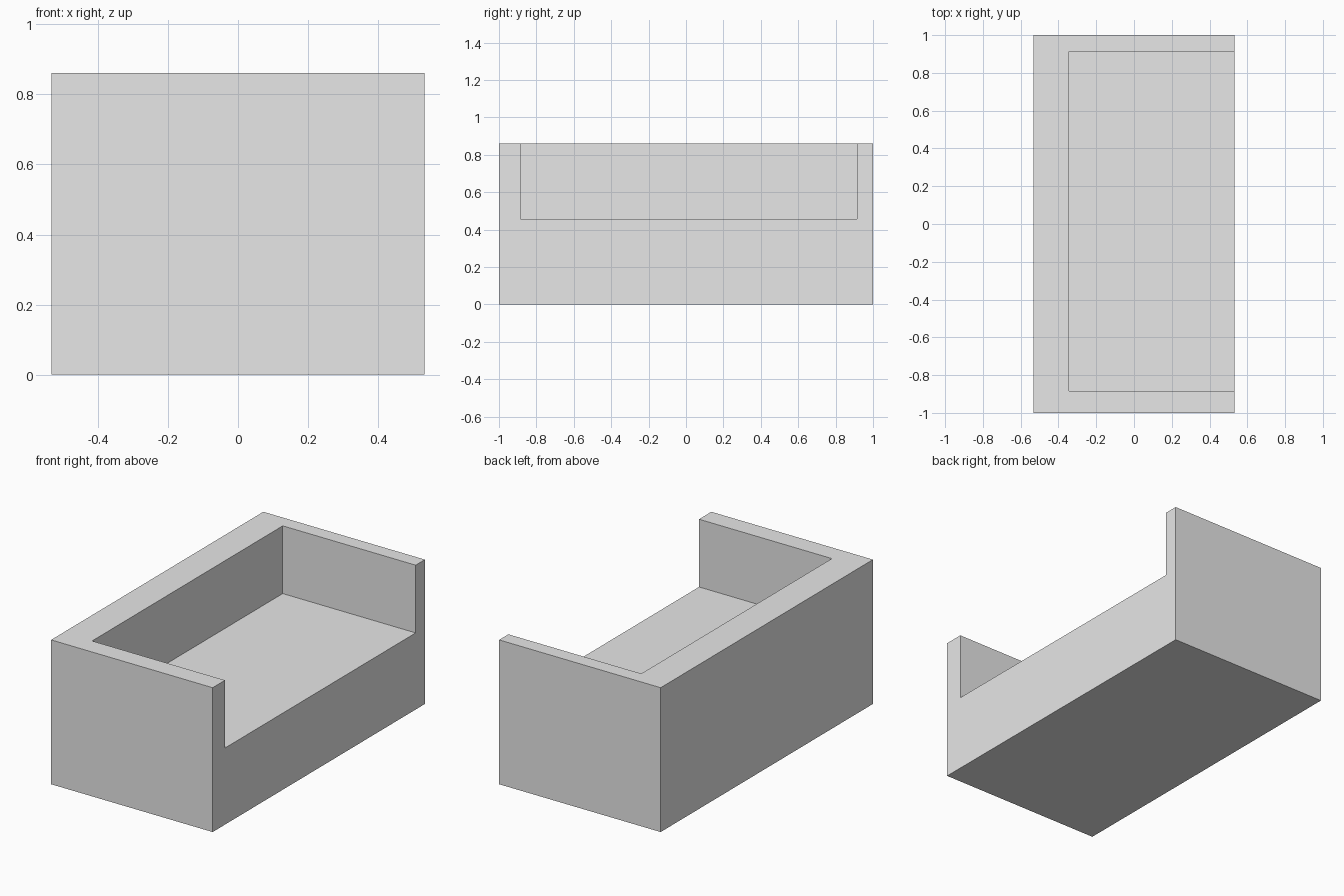
import bpy
import bmesh

# Remove the default cube
cube = bpy.data.objects.get("Cube")
if cube:
    bpy.data.objects.remove(cube, do_unlink=True)

# Single plain material
grey = bpy.data.materials.new("light_grey")
grey.use_nodes = True
colour = (0.8, 0.8, 0.8, 1.0)
grey.diffuse_color = colour
grey.node_tree.nodes["Principled BSDF"].inputs["Base Color"].default_value = colour

# Overall size and the open seat recess
X, Y, TOP = 0.533, 1.0, 0.861
SEAT = 0.457
BACK_X = -0.344
ARM_FRONT, ARM_REAR = -0.884, 0.913


def extrude_profile(bm, outline, z0, z1):
    """Closed prism from a plan outline."""
    face = bm.faces.new([bm.verts.new((x, y, z0)) for x, y in outline])
    top = bmesh.ops.extrude_face_region(bm, geom=[face])["geom"]
    verts = [v for v in top if isinstance(v, bmesh.types.BMVert)]
    bmesh.ops.translate(bm, verts=verts, vec=(0, 0, z1 - z0))
    bmesh.ops.recalc_face_normals(bm, faces=bm.faces[:])


def make_object(name, outline, z0, z1):
    bm = bmesh.new()
    extrude_profile(bm, outline, z0, z1)
    mesh = bpy.data.meshes.new(name)
    bm.to_mesh(mesh)
    bm.free()
    mesh.materials.append(grey)
    obj = bpy.data.objects.new(name, mesh)
    bpy.context.collection.objects.link(obj)
    return obj


def rectangle(x0, y0, x1, y1):
    return [(x0, y0), (x1, y0), (x1, y1), (x0, y1)]


# Solid sofa block with the seat recess cut out, open towards +x
sofa = make_object("sofa_body", rectangle(-X, -Y, X, Y), 0, TOP)
cutter = make_object("seat_cutter", rectangle(BACK_X, ARM_FRONT, X + 0.2, ARM_REAR),
                     SEAT, TOP + 0.2)
cutter.hide_render = True
cutter.hide_viewport = True
cutter.display_type = 'WIRE'

cut = sofa.modifiers.new("seat_recess", 'BOOLEAN')
cut.operation = 'DIFFERENCE'
cut.solver = 'EXACT'
cut.object = cutter
